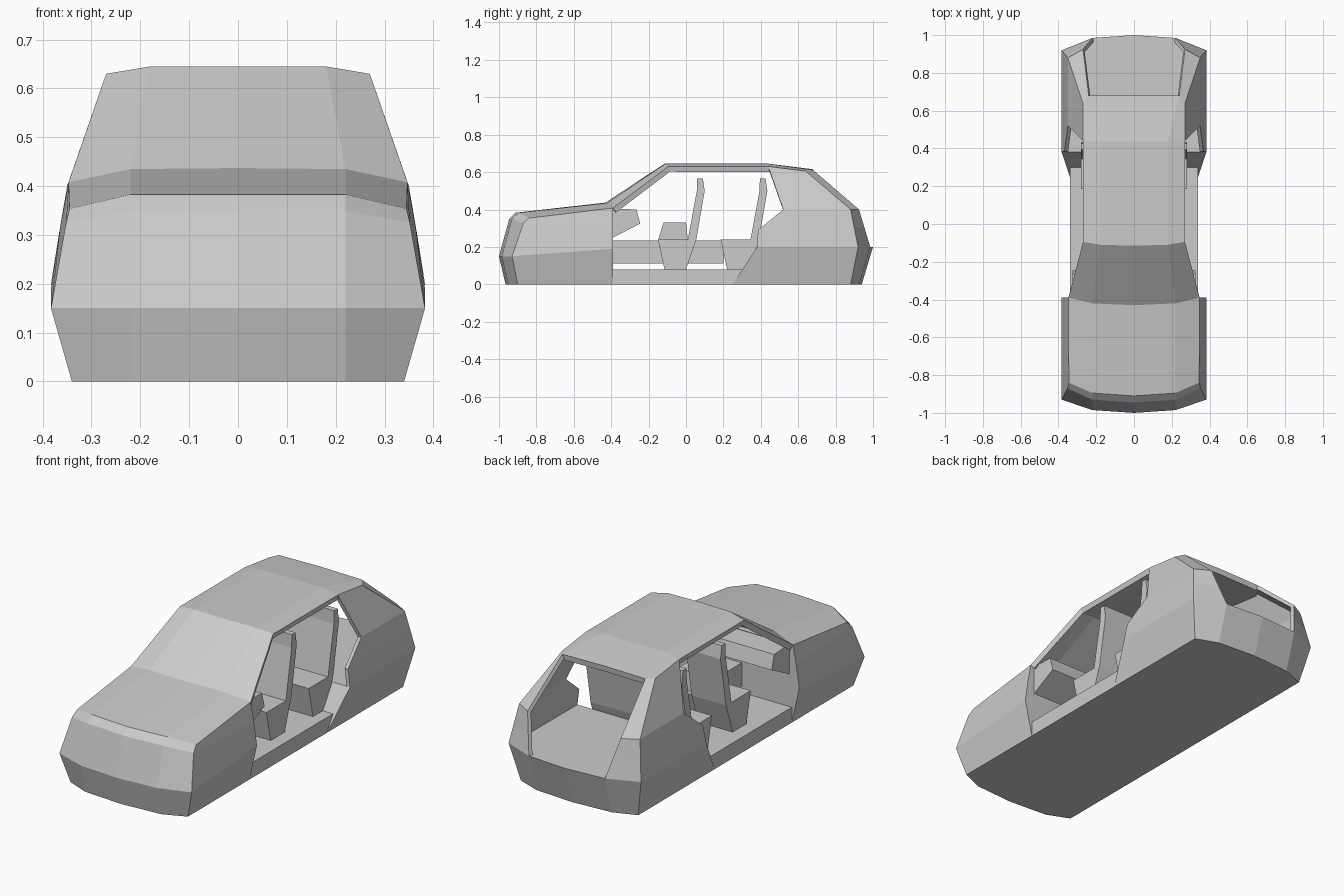
import bpy
import bmesh
from mathutils import Vector

cube = bpy.data.objects.get("Cube")
if cube:
    bpy.data.objects.remove(cube, do_unlink=True)

GREY = (0.6, 0.6, 0.6, 1)
grey = bpy.data.materials.new("plain_grey")
grey.use_nodes = True
grey.diffuse_color = GREY
grey.node_tree.nodes["Principled BSDF"].inputs["Base Color"].default_value = GREY


def add_object(name, bm):
    mesh = bpy.data.meshes.new(name)
    bm.to_mesh(mesh)
    bm.free()
    mesh.materials.append(grey)
    obj = bpy.data.objects.new(name, mesh)
    bpy.context.scene.collection.objects.link(obj)
    return obj


def add_mirror(obj):
    mod = obj.modifiers.new("Mirror", 'MIRROR')
    mod.merge_threshold = 0.0005


def loft(name, rows, thickness=0):
    """Skin rows of points on the left half, mirror it, optionally thicken inward."""
    bm = bmesh.new()
    grid = [[bm.verts.new(p) for p in row] for row in rows]
    for a, b in zip(grid, grid[1:]):
        for i in range(len(a) - 1):
            bm.faces.new((a[i], a[i + 1], b[i + 1], b[i]))
    bmesh.ops.remove_doubles(bm, verts=bm.verts, dist=0.0005)
    bmesh.ops.recalc_face_normals(bm, faces=bm.faces)
    middle = Vector((0, sum(v.co.y for v in bm.verts) / len(bm.verts), 0.2))
    if sum(f.normal.dot(f.calc_center_median() - middle) * f.calc_area() for f in bm.faces) < 0:
        bmesh.ops.reverse_faces(bm, faces=bm.faces)
    obj = add_object(name, bm)
    add_mirror(obj)
    if thickness:
        mod = obj.modifiers.new("Thickness", 'SOLIDIFY')
        mod.thickness = thickness
        mod.offset = -1
    return obj


def prism(name, profile, x0, x1, mirror=False):
    """Extrude a side profile of (y, z) points across the width."""
    bm = bmesh.new()
    face = bm.faces.new([bm.verts.new((x0, y, z)) for y, z in profile])
    new = bmesh.ops.extrude_face_region(bm, geom=[face])["geom"]
    bmesh.ops.translate(bm, vec=(x1 - x0, 0, 0),
                        verts=[g for g in new if isinstance(g, bmesh.types.BMVert)])
    bmesh.ops.recalc_face_normals(bm, faces=bm.faces)
    obj = add_object(name, bm)
    if mirror:
        add_mirror(obj)
    return obj


def on_centre(row):
    return [(0, y, z) for x, y, z in row]


# Nose, bonnet and front wings; each row runs centre, mid, corner, door edge
DOOR = -0.39
cowl = [(0, -0.43, 0.437), (0.22, -0.42, 0.435), (0.347, DOOR, 0.408)]
nose_bottom = [(0, -0.965, 0), (0.22, -0.95, 0), (0.34, -0.9, 0), (0.34, DOOR, 0)]
loft("front_body", [
    [(x, DOOR, 0) for x, y, z in nose_bottom],
    nose_bottom,
    [(0, -1, 0.15), (0.22, -0.985, 0.15), (0.383, -0.93, 0.15), (0.383, DOOR, 0.19)],
    [(0, -0.945, 0.35), (0.22, -0.93, 0.35), (0.352, -0.87, 0.325), (0.365, DOOR, 0.31)],
    [(0, -0.91, 0.383), (0.22, -0.895, 0.383), (0.345, -0.84, 0.354), cowl[2]],
    cowl + [cowl[2]],
])
wall = [(0.34, DOOR, 0), (0.383, DOOR, 0.19), (0.365, DOOR, 0.31), cowl[2]]
loft("firewall", [on_centre(wall), wall])

# Windscreen and roof shell
roof_back = (0.27, 0.64, 0.605)
hatch_top = (0.24, 0.68, 0.611)
roof_side = (0.27, 0.44, 0.63)
loft("windscreen_and_roof", [
    cowl,
    [(0, -0.115, 0.645), (0.18, -0.11, 0.645), (0.27, -0.095, 0.63)],
    [(0, 0.44, 0.645), (0.18, 0.44, 0.645), roof_side],
    [(0, 0.68, 0.615), hatch_top, roof_back],
], 0.03)

# Rear quarters with the posts beside the open hatch
loft("rear_quarters", [
    [roof_side, roof_back, hatch_top],
    [(0.35, 0.52, 0.4), (0.35, 0.88, 0.4), (0.27, 0.925, 0.4)],
    [(0.368, 0.385, 0.29), (0.367, 0.9, 0.3), (0.245, 0.955, 0.3)],
    [(0.383, 0.38, 0.2), (0.383, 0.92, 0.2), (0.22, 0.985, 0.2)],
], 0.02)

# Solid lower tail with the boot floor as its top
tail_low = [(0, 0.25, 0), (0.34, 0.25, 0), (0.34, 0.88, 0), (0.22, 0.925, 0), (0, 0.94, 0)]
tail_top = [(0, 0.38, 0.2), (0.383, 0.38, 0.2), (0.383, 0.92, 0.2),
            (0.22, 0.985, 0.2), (0, 1, 0.2)]
loft("rear_body", [on_centre(tail_low), tail_low, tail_top, on_centre(tail_top)])

# Cabin floor and sills
prism("cabin_floor", [(DOOR, 0), (0.3, 0), (0.3, 0.08), (DOOR, 0.08)], -0.34, 0.34)

# Dashboard, console and armrest
prism("dashboard", [(DOOR, 0.405), (-0.265, 0.4), (-0.245, 0.325), (DOOR, 0.25)], -0.325, 0.325)
prism("centre_console", [(DOOR, 0.11), (0.2, 0.11), (0.2, 0.235), (DOOR, 0.235)], -0.05, 0.05)
prism("armrest", [(-0.15, 0.235), (-0.12, 0.33), (0, 0.33), (0.01, 0.235)], -0.05, 0.05)

# Seats share one side profile
seat = [(-0.15, 0.24), (-0.115, 0.08), (0, 0.08), (0.055, 0.24),
        (0.1, 0.5), (0.09, 0.567), (0.06, 0.567), (0.058, 0.5), (0.01, 0.24)]
prism("front_seats", seat, 0.07, 0.27, mirror=True)
prism("rear_bench", [(y + 0.335, z) for y, z in seat], -0.28, 0.28)
